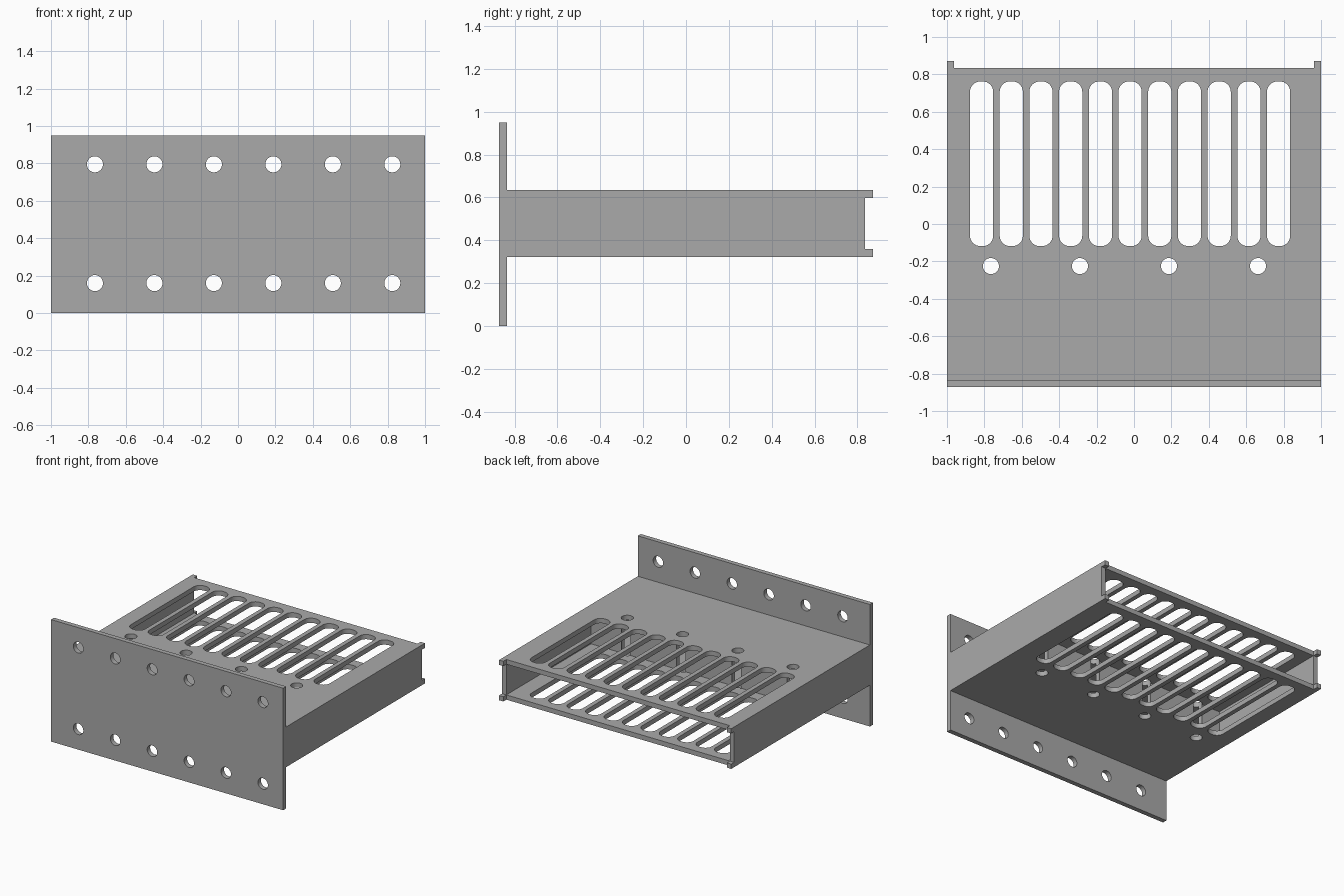
import bpy, bmesh, math
from mathutils import Matrix, Vector

cube = bpy.data.objects.get("Cube")
if cube:
    bpy.data.objects.remove(cube, do_unlink=True)

grey = bpy.data.materials.new("plain grey")
grey.use_nodes = True
colour = (0.4, 0.4, 0.4, 1)
grey.diffuse_color = colour
grey.node_tree.nodes["Principled BSDF"].inputs["Base Color"].default_value = colour

# Main sizes
W, Y0, Y1 = 1.0, -0.872, 0.835      # half width, front face, housing back
T = 0.037                           # sheet thickness
PANEL_TOP, LOW, HIGH = 0.95, 0.322, 0.635
HOLE_R = 0.043


def add_box(bm, lo, hi):
    lo, hi = Vector(lo), Vector(hi)
    size = Matrix.Diagonal((*(hi - lo), 1))
    bmesh.ops.create_cube(bm, size=1, matrix=Matrix.Translation((lo + hi) / 2) @ size)


def add_cylinder(bm, centre, depth, axis):
    turn = Matrix.Rotation(math.pi / 2, 4, 'X') if axis == 'Y' else Matrix()
    bmesh.ops.create_cone(bm, cap_ends=True, segments=32, radius1=HOLE_R, radius2=HOLE_R,
                          depth=depth, matrix=Matrix.Translation(centre) @ turn)


def add_slot(bm, x, y_lo, y_hi, half, r):
    # Rounded rectangle pushed upward through both sheets
    ring = []
    for cx, cy, start in ((x + half - r, y_hi - r, 0), (x - half + r, y_hi - r, 90),
                          (x - half + r, y_lo + r, 180), (x + half - r, y_lo + r, 270)):
        for k in range(9):
            a = math.radians(start + k * 90 / 8)
            ring.append(bm.verts.new((cx + r * math.cos(a), cy + r * math.sin(a), LOW - 0.1)))
    face = bm.faces.new(ring)
    out = bmesh.ops.extrude_face_region(bm, geom=[face])["geom"]
    top = [v for v in out if isinstance(v, bmesh.types.BMVert)]
    bmesh.ops.translate(bm, vec=(0, 0, HIGH - LOW + 0.2), verts=top)


def finish(bm, name):
    bmesh.ops.recalc_face_normals(bm, faces=bm.faces)
    mesh = bpy.data.meshes.new(name)
    bm.to_mesh(mesh)
    bm.free()
    mesh.materials.append(grey)
    obj = bpy.data.objects.new(name, mesh)
    bpy.context.collection.objects.link(obj)
    return obj


def cut(obj, cutter):
    mod = obj.modifiers.new("cut", 'BOOLEAN')
    mod.operation, mod.solver, mod.object = 'DIFFERENCE', 'EXACT', cutter
    bpy.context.view_layer.objects.active = obj
    bpy.ops.object.modifier_apply(modifier=mod.name)
    bpy.data.objects.remove(cutter, do_unlink=True)


# Front panel with two rows of mounting holes
bm = bmesh.new()
add_box(bm, (-W, Y0, 0), (W, Y0 + T, PANEL_TOP))
panel = finish(bm, "front_panel")
bm = bmesh.new()
for z in (0.16, 0.795):
    for i in range(6):
        add_cylinder(bm, (-0.765 + i * 0.318, Y0 + T / 2, z), 0.2, 'Y')
cut(panel, finish(bm, "panel_cutter"))

# Housing: a flat tube with a cross wall, open at the back
bm = bmesh.new()
add_box(bm, (-W, Y0 + T, LOW), (W, Y1, HIGH))
housing = finish(bm, "housing")
bm = bmesh.new()
for y_lo, y_hi in ((Y0, -0.225 - T / 2), (-0.225 + T / 2, Y1 + 0.1)):
    add_box(bm, (-W + T, y_lo, LOW + T), (W - T, y_hi, HIGH - T))
cut(housing, finish(bm, "cavity_cutter"))

# Vent slots and screw holes through the top and bottom sheets
bm = bmesh.new()
for i in range(11):
    add_slot(bm, -0.815 + i * 0.1588, -0.118, 0.762, 0.062, 0.055)
for i in range(4):
    add_cylinder(bm, (-0.765 + i * 0.476, -0.225, (LOW + HIGH) / 2), 0.6, 'Z')
cut(housing, finish(bm, "vent_cutter"))

# Locating tabs at the four back corners
bm = bmesh.new()
for x in (-W, W - T):
    for z in (LOW, HIGH - T):
        add_box(bm, (x, Y1, z), (x + T, Y1 + T, z + T))
tabs = finish(bm, "corner_tabs")

for obj in (panel, housing, tabs):
    bpy.ops.object.select_all(action='DESELECT')
    obj.select_set(True)
    bpy.context.view_layer.objects.active = obj
    bpy.ops.object.shade_smooth_by_angle(angle=math.radians(30))
